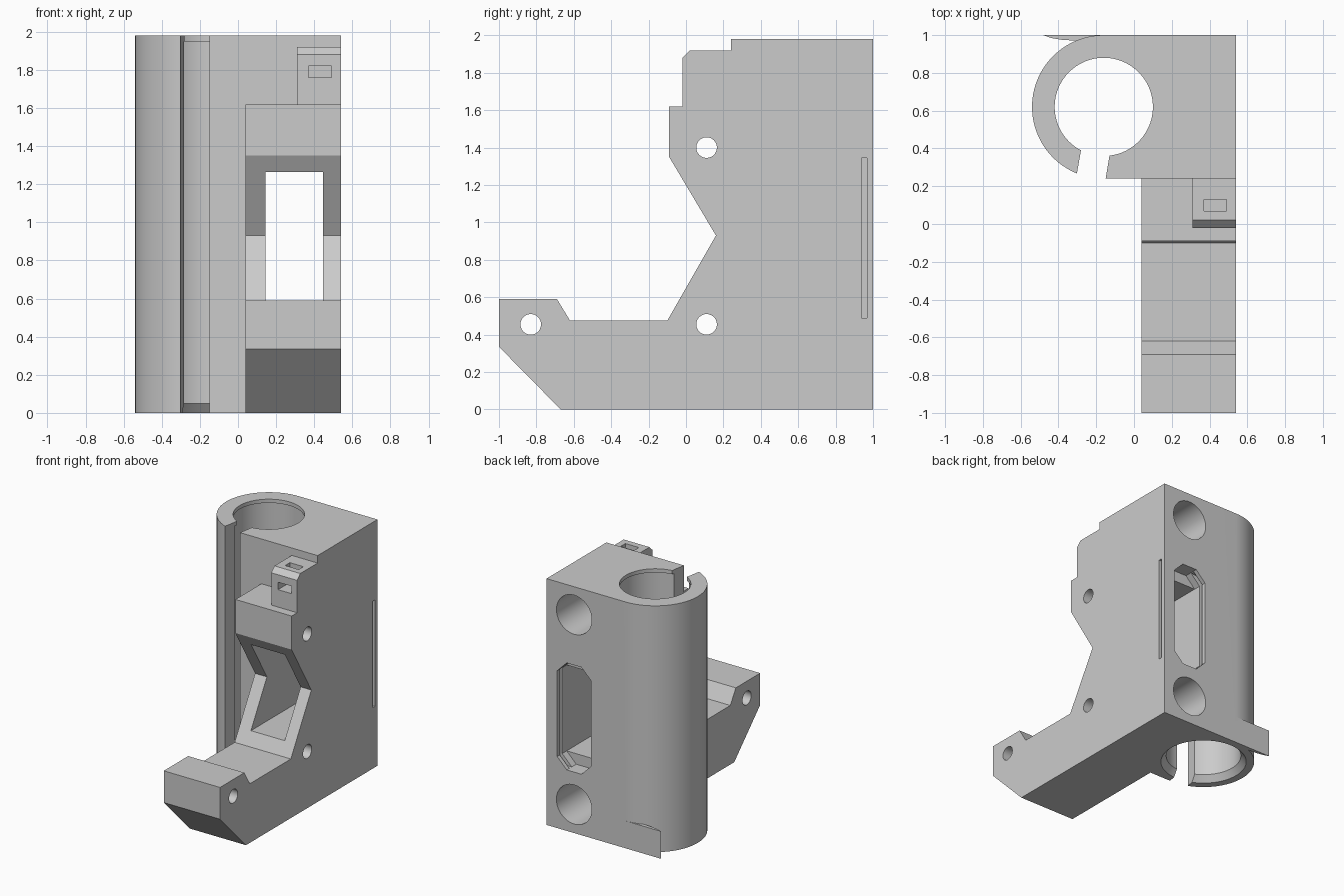
import bpy
import bmesh
from math import cos, sin, radians
from mathutils import Matrix, Vector

cube = bpy.data.objects.get("Cube")
if cube:
    bpy.data.objects.remove(cube)

grey = bpy.data.materials.new("light_grey_plastic")
grey.use_nodes = True
grey.diffuse_color = (0.6, 0.6, 0.6, 1)
grey.node_tree.nodes["Principled BSDF"].inputs["Base Color"].default_value = grey.diffuse_color


def add_object(name, bm):
    bmesh.ops.recalc_face_normals(bm, faces=bm.faces)
    mesh = bpy.data.meshes.new(name)
    bm.to_mesh(mesh)
    bm.free()
    mesh.materials.append(grey)
    obj = bpy.data.objects.new(name, mesh)
    bpy.context.collection.objects.link(obj)
    return obj


def prism(name, profile, axis, start, end):
    """Extrude a 2D profile along x (y,z), y (x,z) or z (x,y)."""
    place = {"x": lambda a, b: (start, a, b),
             "y": lambda a, b: (a, start, b),
             "z": lambda a, b: (a, b, start)}[axis]
    bm = bmesh.new()
    face = bm.faces.new([bm.verts.new(place(a, b)) for a, b in profile])
    moved = bmesh.ops.extrude_face_region(bm, geom=[face])["geom"]
    shift = Vector([end - start if axis == k else 0 for k in "xyz"])
    bmesh.ops.translate(bm, vec=shift, verts=[v for v in moved if isinstance(v, bmesh.types.BMVert)])
    return add_object(name, bm)


def box(name, x0, x1, y0, y1, z0, z1):
    return prism(name, [(x0, y0), (x1, y0), (x1, y1), (x0, y1)], "z", z0, z1)


def cylinder(name, centre, r1, r2, depth, axis="z", sides=64):
    bm = bmesh.new()
    turn = {"x": Matrix.Rotation(radians(90), 4, "Y"),
            "y": Matrix.Rotation(radians(90), 4, "X"),
            "z": Matrix.Identity(4)}[axis]
    bmesh.ops.create_cone(bm, cap_ends=True, segments=sides, radius1=r1, radius2=r2,
                          depth=depth, matrix=Matrix.Translation(centre) @ turn)
    return add_object(name, bm)


def combine(target, tool, operation):
    mod = target.modifiers.new(operation.lower(), "BOOLEAN")
    mod.operation = operation
    mod.solver = "EXACT"
    mod.object = tool
    bpy.context.view_layer.objects.active = target
    bpy.ops.object.modifier_apply(modifier=mod.name)
    bpy.data.objects.remove(tool)


HEIGHT = 1.98
CX, CY = -0.16, 0.62
FRONT = 0.24

# Arm and rear block, from its side outline
body = prism("carriage_bracket", [
    (-1, 0.335), (-0.67, 0), (1, 0), (1, HEIGHT), (FRONT, HEIGHT), (FRONT, 1.62),
    (-0.09, 1.62), (-0.09, 1.35), (0.16, 0.93), (-0.1, 0.475), (-0.62, 0.475),
    (-0.69, 0.59), (-1, 0.59)], "x", 0.04, 0.54)

# Split bearing sleeve with its slanted gap
arc = [(CX + 0.38 * cos(radians(a)), CY + 0.38 * sin(radians(a)))
       for a in [90 + 158 * i / 36 for i in range(37)]]
combine(body, prism("sleeve", [(0.3, FRONT), (0.3, 1)] + arc
                    + [(-0.27, 0.45), (-0.115, 0.45), (-0.15, FRONT)], "z", 0, HEIGHT), "UNION")

# Thin ear at the foot of the back
combine(body, prism("ear", [(-0.48, 1), (-0.44, 0.985), (-0.38, 0.975), (-0.3, 0.97),
                            (-0.2, 0.975), (-0.1, 1)], "z", 0, 0.22), "UNION")

# Tie tab with a bevelled front edge
combine(body, prism("tie_tab", [(-0.02, 1.55), (0.3, 1.55), (0.3, 1.92), (0.02, 1.92),
                                (-0.02, 1.88)], "x", 0.31, 0.54), "UNION")

cutters = [
    # Bearing bore, top lip opening and flared bottom
    cylinder("bore", (CX, CY, 0.96), 0.28, 0.28, 1.98, sides=96),
    cylinder("lip_opening", (CX, CY, 1.9), 0.26, 0.26, 0.4, sides=96),
    cylinder("bottom_flare", (CX, CY, 0), 0.36, 0.28, 0.1, sides=96),
    # Belt window, wider octagonal mouth and the groove beside it
    box("belt_window", 0.145, 0.445, -0.3, 1.1, 0.575, 1.265),
    prism("window_mouth", [(0.145, 0.575), (0.23, 0.49), (0.36, 0.49), (0.445, 0.575),
                           (0.445, 1.265), (0.36, 1.35), (0.23, 1.35), (0.145, 1.265)],
          "y", 0.88, 1.1),
    box("groove", 0.12, 0.6, 0.937, 0.967, 0.49, 1.345),
    # Angled passage through the tie tab
    prism("tie_passage", [(-0.1, 1.76), (0.13, 1.76), (0.13, 2), (0.07, 2),
                          (0.07, 1.82), (-0.1, 1.82)], "x", 0.37, 0.49),
]
# Rod sockets in the back
for z in (0.23, 1.755):
    cutters.append(cylinder("rod_socket", (0.295, 0.85, z), 0.157, 0.157, 1, "y"))
# Cross holes through the arm
for y, z in ((0.11, 1.4), (0.11, 0.455), (-0.83, 0.455)):
    cutters.append(cylinder("cross_hole", (0.29, y, z), 0.055, 0.055, 0.8, "x", 40))

for cutter in cutters:
    combine(body, cutter, "DIFFERENCE")

bpy.ops.object.select_all(action="DESELECT")
body.select_set(True)
bpy.context.view_layer.objects.active = body
bpy.ops.object.shade_smooth_by_angle(angle=radians(25))
